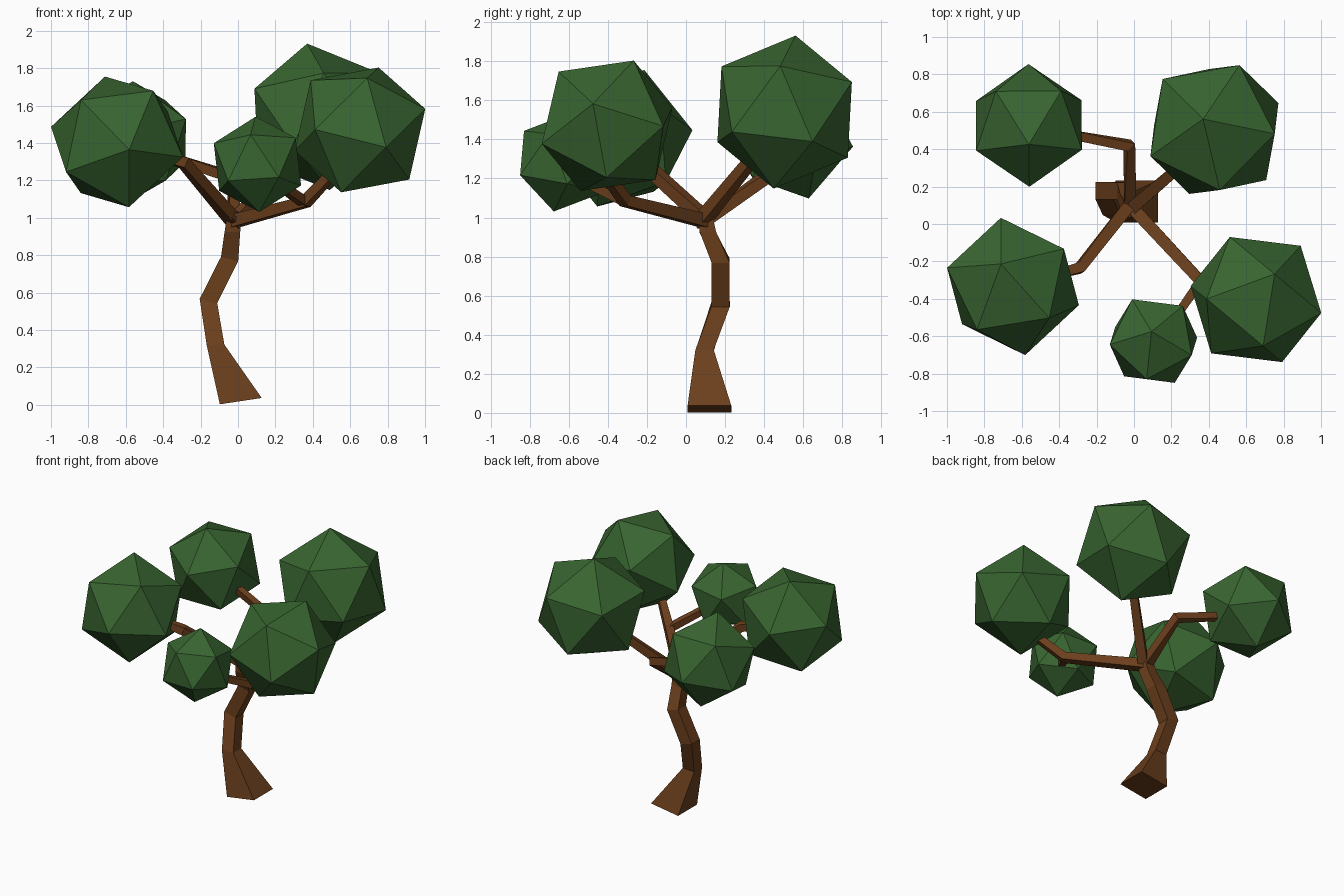
import bpy, bmesh
from mathutils import Vector, Matrix

if "Cube" in bpy.data.objects:
    bpy.data.objects.remove(bpy.data.objects["Cube"])


def material(name, rgb):
    m = bpy.data.materials.new(name)
    m.diffuse_color = (*rgb, 1)
    m.use_nodes = True
    m.node_tree.nodes["Principled BSDF"].inputs["Base Color"].default_value = m.diffuse_color
    return m


BARK = material("bark", (0.15, 0.05, 0.012))
LEAF = material("leaf", (0.04, 0.13, 0.03))


def finish(bm, name, mat):
    bmesh.ops.recalc_face_normals(bm, faces=bm.faces)
    me = bpy.data.meshes.new(name)
    bm.to_mesh(me)
    bm.free()
    me.materials.append(mat)
    ob = bpy.data.objects.new(name, me)
    bpy.context.collection.objects.link(ob)
    return ob


def loft(name, rings):
    """Skin a list of four-cornered rings and cap both ends."""
    bm = bmesh.new()
    loops = [[bm.verts.new(p) for p in ring] for ring in rings]
    for a, b in zip(loops, loops[1:]):
        for i in range(4):
            j = (i + 1) % 4
            bm.faces.new((a[i], a[j], b[j], b[i]))
    bm.faces.new(loops[0])
    bm.faces.new(loops[-1])
    return finish(bm, name, BARK)


CORNERS = [(-1, -1), (1, -1), (1, 1), (-1, 1)]


def branch(name, pts, r0, r1):
    """Square tapered tube along a bent path."""
    pts = [Vector(p) for p in pts]
    rings = []
    for k, p in enumerate(pts):
        t = Vector()
        if k > 0:
            t += (p - pts[k - 1]).normalized()
        if k < len(pts) - 1:
            t += (pts[k + 1] - p).normalized()
        t.normalize()
        side = t.cross(Vector((0, 0, 1))).normalized()
        up = side.cross(t)
        r = r0 + (r1 - r0) * k / (len(pts) - 1)
        rings.append([p + side * (u * r) + up * (v * r) for u, v in CORNERS])
    return loft(name, rings)


def foliage(name, centre, radius, v1, v2):
    """Icosahedron with one corner along v1 and a neighbouring one towards v2."""
    z = Vector(v1).normalized()
    y = z.cross(Vector(v2)).normalized()
    x = y.cross(z)
    rot = Matrix((x, y, z)).transposed().to_4x4()
    bm = bmesh.new()
    bmesh.ops.create_icosphere(bm, subdivisions=1, radius=radius,
                               matrix=Matrix.Translation(centre) @ rot)
    return finish(bm, name, LEAF)


# Trunk: x, y, z, half width, slope of the ring along x
trunk = [(0.015, 0.12, 0.02, 0.112, 0.15),
         (-0.12, 0.095, 0.32, 0.047, 0.05),
         (-0.158, 0.177, 0.555, 0.047, -0.25),
         (-0.045, 0.177, 0.78, 0.046, -0.25),
         (-0.03, 0.112, 0.925, 0.042, 0.05),
         (-0.02, 0.095, 1.03, 0.036, 0)]
loft("trunk", [[(x + u * r, y + v * r, max(0, z + u * r * s)) for u, v in CORNERS]
               for x, y, z, r, s in trunk])

# Branches
branch("branch_back_left", [(-0.02, 0.08, 0.97), (-0.025, 0.42, 1.215), (-0.38, 0.485, 1.33)], 0.033, 0.024)
branch("branch_back_right", [(-0.03, 0.07, 0.97), (0.33, 0.38, 1.35)], 0.034, 0.026)
branch("branch_front_left", [(-0.01, 0.12, 0.97), (-0.29, -0.235, 1.295), (-0.42, -0.27, 1.33)], 0.034, 0.024)
branch("branch_front_right", [(-0.03, 0.11, 0.98), (0.36, -0.31, 1.085), (0.49, -0.41, 1.22)], 0.034, 0.024)
branch("branch_front_middle", [(0.36, -0.30, 1.08), (0.2, -0.53, 1.19)], 0.025, 0.022)

# Foliage clumps
foliage("foliage_front_left", (-0.647, -0.334, 1.406), 0.375, (-0.064, 0.12, 0.348), (-0.353, 0.10, 0.081))
foliage("foliage_back_left", (-0.562, 0.527, 1.414), 0.332, (0, -0.10, 0.313), (0.17, 0.179, 0.222))
foliage("foliage_back_right", (0.43, 0.505, 1.54), 0.40, (-0.06, 0.056, 0.39), (0.134, 0.345, 0.155))
foliage("foliage_front_right", (0.652, -0.404, 1.47), 0.374, (0.348, -0.072, 0.112), (0.24, 0.281, 0))
foliage("foliage_front_middle", (0.104, -0.626, 1.286), 0.26, (-0.01, 0.05, 0.25), (-0.115, 0.225, 0.066))
